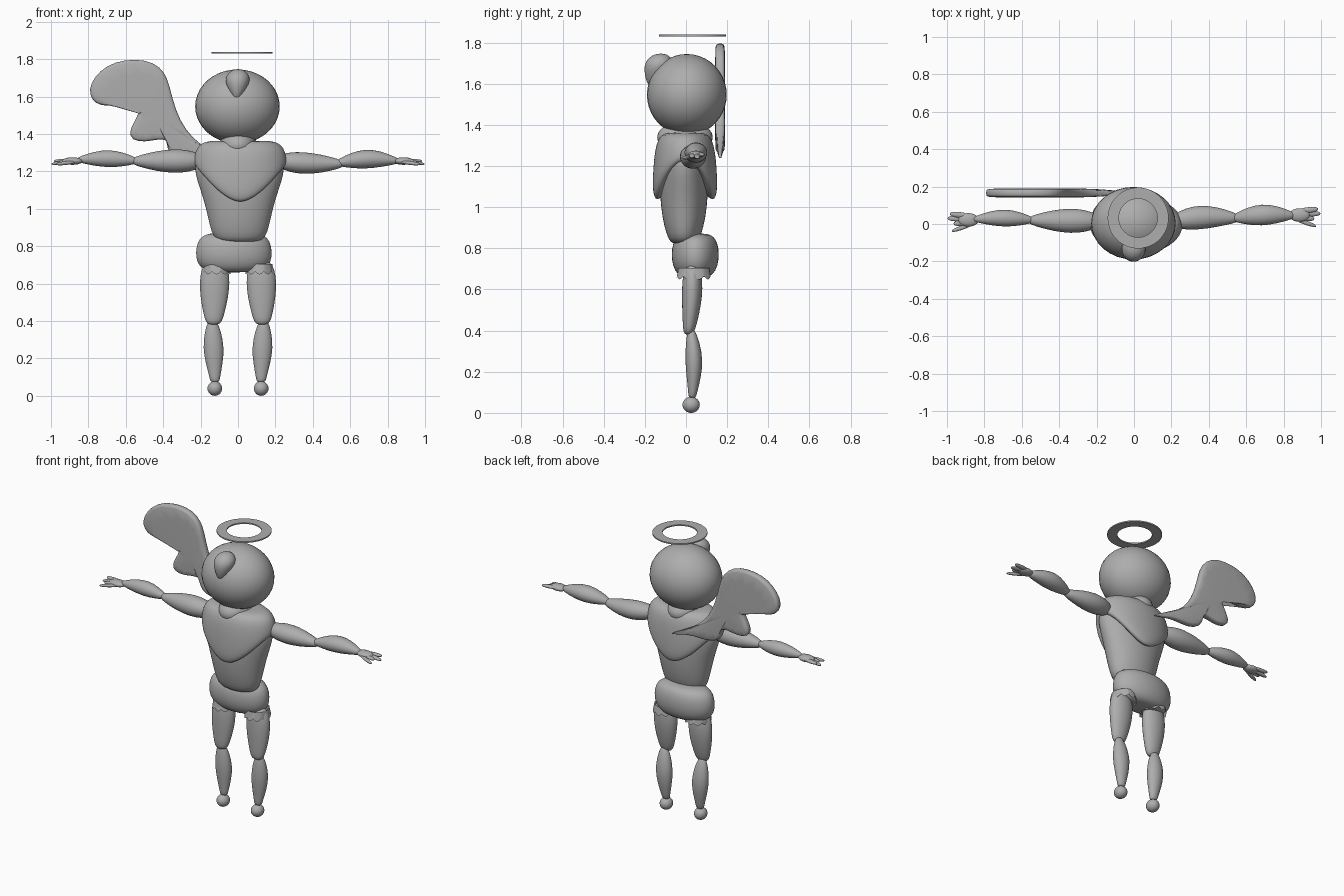
import bpy, bmesh, math
from mathutils import Vector

grey = bpy.data.materials.new("plain_grey")
grey.diffuse_color = (0.42, 0.42, 0.42, 1)


def finish(bm, name, subdiv=1):
    bmesh.ops.recalc_face_normals(bm, faces=bm.faces)
    me = bpy.data.meshes.new(name)
    bm.to_mesh(me)
    bm.free()
    me.materials.append(grey)
    for p in me.polygons:
        p.use_smooth = True
    ob = bpy.data.objects.new(name, me)
    bpy.context.collection.objects.link(ob)
    if subdiv:
        ob.modifiers.new("smooth", 'SUBSURF').levels = subdiv
        ob.modifiers["smooth"].render_levels = subdiv
    return ob


def skin(name, rings, caps=True, subdiv=1):
    """Bridge a list of equal-length point rings."""
    bm = bmesh.new()
    vs = [[bm.verts.new(p) for p in r] for r in rings]
    n = len(vs[0])
    for a, b in zip(vs, vs[1:]):
        for i in range(n):
            j = (i + 1) % n
            bm.faces.new((a[i], a[j], b[j], b[i]))
    if caps:
        bm.faces.new(vs[0])
        bm.faces.new(vs[-1])
    return finish(bm, name, subdiv)


def ring(c, u, v, ru, rv, n=20):
    out = []
    for i in range(n):
        a = 2 * math.pi * i / n
        out.append(Vector(c) + Vector(u) * ru * math.cos(a) + Vector(v) * rv * math.sin(a))
    return out


X, Y, Z = (1, 0, 0), (0, 1, 0), (0, 0, 1)


def limb(name, p0, p1, ru, rv, profile, bow=(0, 0, 0)):
    """Spindle between two points; profile holds (position, width) pairs."""
    p0, p1 = Vector(p0), Vector(p1)
    d = p1 - p0
    u, v = (Y, Z) if abs(d.x) > abs(d.z) else (X, Y)
    return skin(name, [ring(p0 + d * t + Vector(bow) * math.sin(math.pi * t),
                            u, v, ru * s, rv * s) for t, s in profile])


def stack(name, cx, cy, levels):
    """Loft of level ellipses: (z, half width, half depth)."""
    return skin(name, [ring((cx, cy, z), X, Y, a, b, 28) for z, a, b in levels])


def ball(name, c, r):
    bm = bmesh.new()
    bmesh.ops.create_uvsphere(bm, u_segments=32, v_segments=20, radius=1)
    for v in bm.verts:
        v.co = Vector([c[i] + v.co[i] * r[i] for i in range(3)])
    return finish(bm, name, 0)


# Head, neck and forelock
ball("head", (-0.003, 0.004, 1.547), (0.226, 0.194, 0.198))
ball("neck", (0, -0.005, 1.34), (0.1, 0.135, 0.08))
skin("forelock", [ring((x, y, z), X, Y, a, b, 16) for x, y, z, a, b in (
    (-0.008, -0.165, 1.575, 0.004, 0.004), (-0.006, -0.162, 1.605, 0.027, 0.03),
    (-0.004, -0.143, 1.65, 0.055, 0.06), (-0.002, -0.133, 1.69, 0.07, 0.072),
    (0, -0.128, 1.725, 0.056, 0.06), (0, -0.122, 1.748, 0.022, 0.025))])

# Flat halo ring
skin("halo", [ring((0.022, 0.032, z), X, Y, r, r, 48) for r, z in (
    (0.163, 1.831), (0.163, 1.839), (0.103, 1.839), (0.103, 1.831), (0.163, 1.831))],
    caps=False, subdiv=0)
bpy.data.objects["halo"].data.shade_flat()

# Torso
stack("torso", 0.008, -0.01, [
    (0.82, 0.07, 0.04), (0.83, 0.125, 0.068), (0.87, 0.15, 0.086), (0.95, 0.168, 0.106),
    (1.05, 0.192, 0.117), (1.15, 0.228, 0.118), (1.22, 0.244, 0.115),
    (1.28, 0.225, 0.11), (1.33, 0.12, 0.08)])

# Draped shoulder yoke with a V-shaped hem front and back
rings = []
for s, h in ((0.7, 0.06), (0.88, 0.0), (0.98, 0.06), (1.02, 0.2), (1.0, 0.45),
             (0.95, 0.72), (0.85, 0.9), (0.66, 1.0), (0.3, 0.98)):
    r = []
    for i in range(40):
        a = 2 * math.pi * i / 40
        hem = 1.03 + 0.19 * abs(math.cos(a)) ** 1.8
        r.append((0.012 + 0.245 * s * math.cos(a), -0.005 + 0.155 * s * math.sin(a),
                  hem + h * (1.365 - hem)))
    rings.append(r)
skin("shoulder_yoke", rings)

# Puffed shorts
stack("shorts", -0.022, 0.045, [
    (0.66, 0.08, 0.045), (0.665, 0.14, 0.075), (0.69, 0.187, 0.1), (0.74, 0.206, 0.116),
    (0.80, 0.202, 0.115), (0.845, 0.184, 0.102), (0.868, 0.14, 0.075), (0.872, 0.08, 0.04)])

thigh = [(0, 0.25), (0.04, 0.62), (0.15, 0.92), (0.35, 1.03), (0.6, 0.93),
         (0.82, 0.72), (0.96, 0.55), (1, 0.3)]
shin = [(0, 0.2), (0.04, 0.45), (0.2, 0.8), (0.45, 1.03), (0.7, 0.82), (0.92, 0.5), (1, 0.42)]
spindle = [(0, 0.15), (0.06, 0.4), (0.25, 0.8), (0.48, 1.04), (0.72, 0.82), (0.93, 0.42), (1, 0.2)]
upper = [(0, 0.3), (0.05, 0.6), (0.2, 0.9), (0.4, 1.04), (0.65, 0.86), (0.9, 0.48), (1, 0.2)]

# Legs, feet and scalloped shorts trim
for side, s in (("left", -1), ("right", 1)):
    limb(side + "_thigh", (s * 0.122, 0.03, 0.73), (s * 0.13, 0.012, 0.38),
         0.08, 0.05, thigh, (0, 0.008, 0))
    limb(side + "_shin", (s * 0.137, 0.025, 0.41), (s * 0.123, 0.03, 0.07),
         0.056, 0.043, shin, (0, 0.012, 0))
    ball(side + "_foot", (s * 0.124, 0.025, 0.039), (0.039, 0.042, 0.039))
    trim = []
    for k in (0, 1):
        trim.append([(s * 0.115 + (0.068 + 0.008 * k) * math.cos(a), 0.038 + (0.075 + 0.01 * k) * math.sin(a),
                      0.705 - k * (0.04 + 0.016 * abs(math.sin(a * 5))))
                     for a in (2 * math.pi * i / 60 for i in range(60))])
    skin(side + "_trim", trim, caps=False, subdiv=0)

# Arms
limb("left_upper_arm", (-0.18, 0.015, 1.255), (-0.57, 0.02, 1.255), 0.066, 0.064, upper)
limb("left_forearm", (-0.53, 0.02, 1.255), (-0.86, 0.025, 1.262), 0.047, 0.047, spindle, (0, 0.01, 0.01))
limb("right_upper_arm", (0.2, 0.015, 1.255), (0.57, 0.03, 1.24), 0.064, 0.059, upper, (0, 0.015, -0.005))
limb("right_forearm", (0.52, 0.03, 1.243), (0.86, 0.045, 1.255), 0.058, 0.052, spindle, (0, 0.012, 0.018))

# Hands: palm, three fingers, thumb
for side, s, y in (("left", -1, 0.022), ("right", 1, 0.048)):
    ball(side + "_palm", (s * 0.885, y, 1.255), (0.055, 0.036, 0.02))
    for i, (dy, tip, dz) in enumerate(((-0.02, 0.965, -0.006), (0.008, 0.998, -0.012), (0.032, 0.985, 0.004))):
        limb(f"{side}_finger_{i + 1}", (s * 0.89, y + dy * 0.7, 1.257), (s * tip, y + dy, 1.251 + dz),
             0.016, 0.011, [(0, 0.5), (0.1, 0.9), (0.5, 1), (0.85, 0.85), (1, 0.3)])
    limb(side + "_thumb", (s * 0.87, y - 0.025, 1.25), (s * 0.975, y - 0.06, 1.238),
         0.013, 0.011, [(0, 0.4), (0.1, 0.8), (0.5, 1), (0.85, 0.8), (1, 0.3)])

# Single wing: rounded slab from a scalloped outline
outline = [(0.02, 1.225), (-0.09, 1.285), (-0.2, 1.34), (-0.28, 1.42), (-0.335, 1.53), (-0.365, 1.66),
           (-0.39, 1.73), (-0.45, 1.785), (-0.55, 1.803), (-0.66, 1.787), (-0.74, 1.74),
           (-0.79, 1.67), (-0.797, 1.61), (-0.765, 1.56), (-0.7, 1.545), (-0.61, 1.558),
           (-0.535, 1.553), (-0.525, 1.52), (-0.56, 1.46), (-0.585, 1.405), (-0.565, 1.365),
           (-0.5, 1.355), (-0.43, 1.37), (-0.375, 1.373), (-0.385, 1.315), (-0.34, 1.275),
           (-0.26, 1.262), (-0.17, 1.27), (-0.08, 1.25)]
n = len(outline)
rims = []
for inset, dy in ((0.014, -0.026), (0.004, -0.018), (0, 0), (0.004, 0.018), (0.014, 0.026)):
    rim = []
    for i, (x, z) in enumerate(outline):
        t = Vector(outline[(i + 1) % n]) - Vector(outline[i - 1])
        t.normalize()
        k = min(1, max(0.15, (0.02 - x) / 0.2))
        rim.append((x + inset * k * t.y * -1, 0.166 + dy * k, z + inset * k * t.x))
    rims.append(rim)
skin("wing", rims, subdiv=1)
